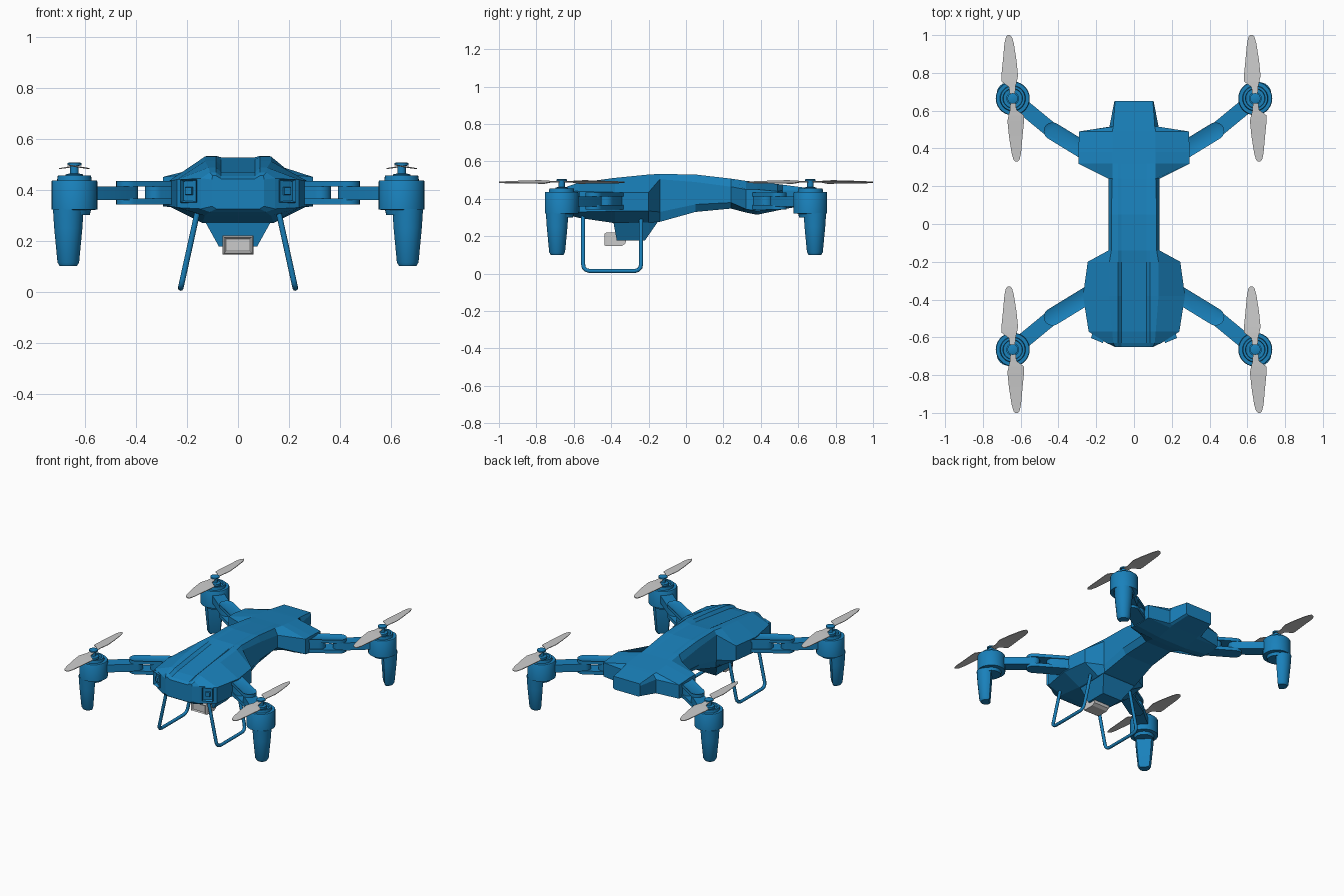
import bpy, bmesh
from math import sin, cos, pi, atan2
from mathutils import Vector, Matrix

if "Cube" in bpy.data.objects:
    bpy.data.objects.remove(bpy.data.objects["Cube"])

blue = bpy.data.materials.new("blue_plastic")
blue.diffuse_color = (0.01, 0.22, 0.5, 1)
blue.use_nodes = True
blue.node_tree.nodes["Principled BSDF"].inputs["Base Color"].default_value = blue.diffuse_color


def finish(name, bm, mat=blue, smooth=False):
    bmesh.ops.recalc_face_normals(bm, faces=bm.faces[:])
    me = bpy.data.meshes.new(name)
    bm.to_mesh(me)
    bm.free()
    ob = bpy.data.objects.new(name, me)
    bpy.context.collection.objects.link(ob)
    if mat:
        me.materials.append(mat)
    if smooth:
        bpy.context.view_layer.objects.active = ob
        ob.select_set(True)
        bpy.ops.object.shade_smooth_by_angle(angle=0.6)
        ob.select_set(False)
    return ob


def loft(name, rings, mat=blue, smooth=False, recess=None):
    """Skin a list of closed point rings and cap both ends; recess = (width, depth) on the last cap."""
    bm = bmesh.new()
    vs = [[bm.verts.new(p) for p in r] for r in rings]
    n = len(vs[0])
    for a, b in zip(vs, vs[1:]):
        for i in range(n):
            j = (i + 1) % n
            bm.faces.new((a[i], a[j], b[j], b[i]))
    bm.faces.new(vs[0])
    cap = bm.faces.new(vs[-1])
    if recess:
        bm.normal_update()
        bmesh.ops.recalc_face_normals(bm, faces=bm.faces[:])
        bmesh.ops.inset_region(bm, faces=[cap], thickness=recess[0])
        bmesh.ops.translate(bm, verts=cap.verts[:], vec=cap.normal * -recess[1])
    return finish(name, bm, mat, smooth)


def turned(name, x, y, profile, n=28, mat=blue):
    """Stack of circles given as (radius, z)."""
    rings = [[(x + r * cos(2 * pi * i / n), y + r * sin(2 * pi * i / n), z) for i in range(n)]
             for r, z in profile]
    return loft(name, rings, mat, True)


def capsule(name, p, q, r, z0, z1, recess=None):
    """Round-ended bar from p to q."""
    a = atan2(q[1] - p[1], q[0] - p[0])
    pts = []
    for c, s in ((q, -pi / 2), (p, pi / 2)):
        pts += [(c[0] + r * cos(a + s + pi * i / 10), c[1] + r * sin(a + s + pi * i / 10))
                for i in range(11)]
    return loft(name, [[(u, v, z) for u, v in pts] for z in (z0, z1)], blue, True, recess)


# Body: y, roof half width, roof z, side half width, side top z, side low z, belly half width, belly z, channel depth
sections = [
    (-.65, .10, .455, .102, .44, .335, .085, .325, .012),
    (-.63, .11, .468, .145, .445, .325, .11, .312, .015),
    (-.57, .115, .487, .24, .44, .33, .13, .298, .018),
    (-.38, .13, .512, .27, .435, .335, .14, .27, .018),
    (-.20, .13, .53, .245, .435, .335, .135, .273, .012),
    (-.14, .12, .533, .135, .505, .33, .13, .277, .006),
    (.05, .12, .53, .135, .49, .37, .11, .33, .003),
    (.24, .115, .508, .135, .465, .38, .10, .348, .002),
    (.32, .115, .496, .295, .45, .345, .11, .327, 0),
    (.38, .115, .49, .295, .45, .335, .11, .315, 0),
    (.49, .115, .479, .29, .44, .345, .11, .338, 0),
    (.515, .11, .476, .13, .445, .35, .11, .343, 0),
    (.65, .10, .458, .104, .445, .375, .09, .368, 0)]
rings = []
for y, xt, zt, xs, zu, zl, xb, zb, d in sections:
    half = [(.066, zt - d), (.086, zt), (xt, zt), (xs, zu), (xs, zl), (xb, zb)]
    half = [(min(x, xt - .002) if k < 2 else x, z) for k, (x, z) in enumerate(half)]
    rings.append([(x, y, z) for x, z in half] + [(-x, y, z) for x, z in reversed(half)])
loft("body_shell", rings)

# Belly block above the camera
loft("belly_block", [[(-w, a, z), (w, a, z), (w, b, z), (-w, b, z)]
                     for w, a, b, z in ((.135, -.39, -.145, .285), (.075, -.37, -.22, .177))])

# Camera: side profile extruded across x, with a recessed front lens plate
prof = [(-.425, .147), (-.345, .147), (-.325, .16), (-.318, .182), (-.325, .205), (-.345, .22), (-.425, .22)]
loft("camera_body", [[(x, y, z) for y, z in prof] for x in (-.06, .06)], None)
loft("camera_lens", [[(-w, y, .183 - h), (w, y, .183 - h), (w, y, .183 + h), (-w, y, .183 + h)]
                     for w, h, y in ((.06, .0365, -.425), (.054, .031, -.435))], None, False, (.01, .008))

# Blade outline: left x, right x, distance from hub
blade = [(-.012, .012, .0), (-.02, .014, .06), (-.06, .022, .09), (-.06, .028, .12),
         (-.052, .02, .20), (-.044, .006, .29), (-.036, -.004, .325), (-.026, -.014, .335)]

for sx in (-1, 1):
    side = "left" if sx < 0 else "right"

    # Square front sensor frames
    M = Matrix.Translation((sx * .19, -.60, .395)) @ Matrix.Rotation(sx * .4, 4, 'Z')
    loft(side + "_sensor_frame", [[M @ Vector(c) for c in ((-w, y, -h), (w, y, -h), (w, y, h), (-w, y, h))]
                                  for w, h, y in ((.04, .05, .06), (.034, .045, -.018))],
         blue, False, (.012, .025))
    loft(side + "_sensor_eye", [[M @ Vector(c) for c in ((-w, y, -w), (w, y, -w), (w, y, w), (-w, y, w))]
                                for w, y in ((.018, .02), (.014, -.014))])

    # Landing gear: bent tube, slanting outward
    cu = bpy.data.curves.new(side + "_landing_gear", 'CURVE')
    cu.dimensions = '3D'
    cu.bevel_depth = .011
    cu.bevel_resolution = 2
    cu.use_fill_caps = True
    path = [(-.55, .32), (-.55, .05), (-.546, .032), (-.535, .02), (-.515, .014),
            (-.275, .014), (-.255, .02), (-.244, .032), (-.24, .05), (-.24, .30)]
    sp = cu.splines.new('POLY')
    sp.points.add(len(path) - 1)
    for pt, (y, z) in zip(sp.points, path):
        pt.co = (sx * (.228 - .22 * z), y, z, 1)
    gear = bpy.data.objects.new(side + "_landing_gear", cu)
    bpy.context.collection.objects.link(gear)
    cu.materials.append(blue)

    for sy in (-1, 1):
        nm = ("front_" if sy < 0 else "rear_") + side + "_"
        px, py = sx * .642, sy * .665
        hinge = (sx * .432, sy * .492)
        root = (sx * .20, sy * .35)
        mid = (sx * .325, sy * .427)

        # Folding arm: two hinge plates, solid root and outer bar
        capsule(nm + "hinge_top", hinge, root, .046, .412, .435, (.012, .006))
        capsule(nm + "hinge_bottom", hinge, root, .046, .342, .366)
        capsule(nm + "arm_root", mid, root, .04, .355, .42)
        capsule(nm + "arm_bar", hinge, (px, py), .04, .36, .412)

        # Motor pod with stepped, recessed top
        turned(nm + "motor_pod", px, py, [(.06, .30), (.065, .32), (.09, .322), (.09, .432), (.087, .437),
                                          (.068, .437), (.065, .456), (.052, .456), (.05, .44)])
        turned(nm + "motor_shaft", px, py, [(.034, .43), (.034, .46), (.017, .464), (.017, .497)], 16)
        turned(nm + "motor_cap", px, py, [(.028, .495), (.028, .504), (.02, .507)], 16)

        # Tapered foot, flat on its inner side and set outward
        a0 = atan2(sy, sx)
        foot = []
        for r, z, off in ((.061, .325, .034), (.056, .25, .034), (.043, .115, .034), (.034, .10, .034)):
            ring = []
            for i in range(20):
                u = max(r * cos(2 * pi * i / 20), -.6 * r) + off
                v = r * sin(2 * pi * i / 20)
                ring.append((px + u * cos(a0) - v * sin(a0), py + u * sin(a0) + v * cos(a0), z))
            foot.append(ring)
        loft(nm + "foot", foot, blue, True)

        # Two pitched propeller blades
        for k, s in (("a", 1), ("b", -1)):
            sec = []
            for l, r, d in blade:
                zl, zr = .491 + .14 * l, .491 + .25 * max(r, 0)
                sec.append([(px + s * l, py + s * d, zl - .002), (px + s * r, py + s * d, zr - .002),
                            (px + s * r, py + s * d, zr + .002), (px + s * l, py + s * d, zl + .002)])
            loft(nm + "propeller_blade_" + k, sec, None)
